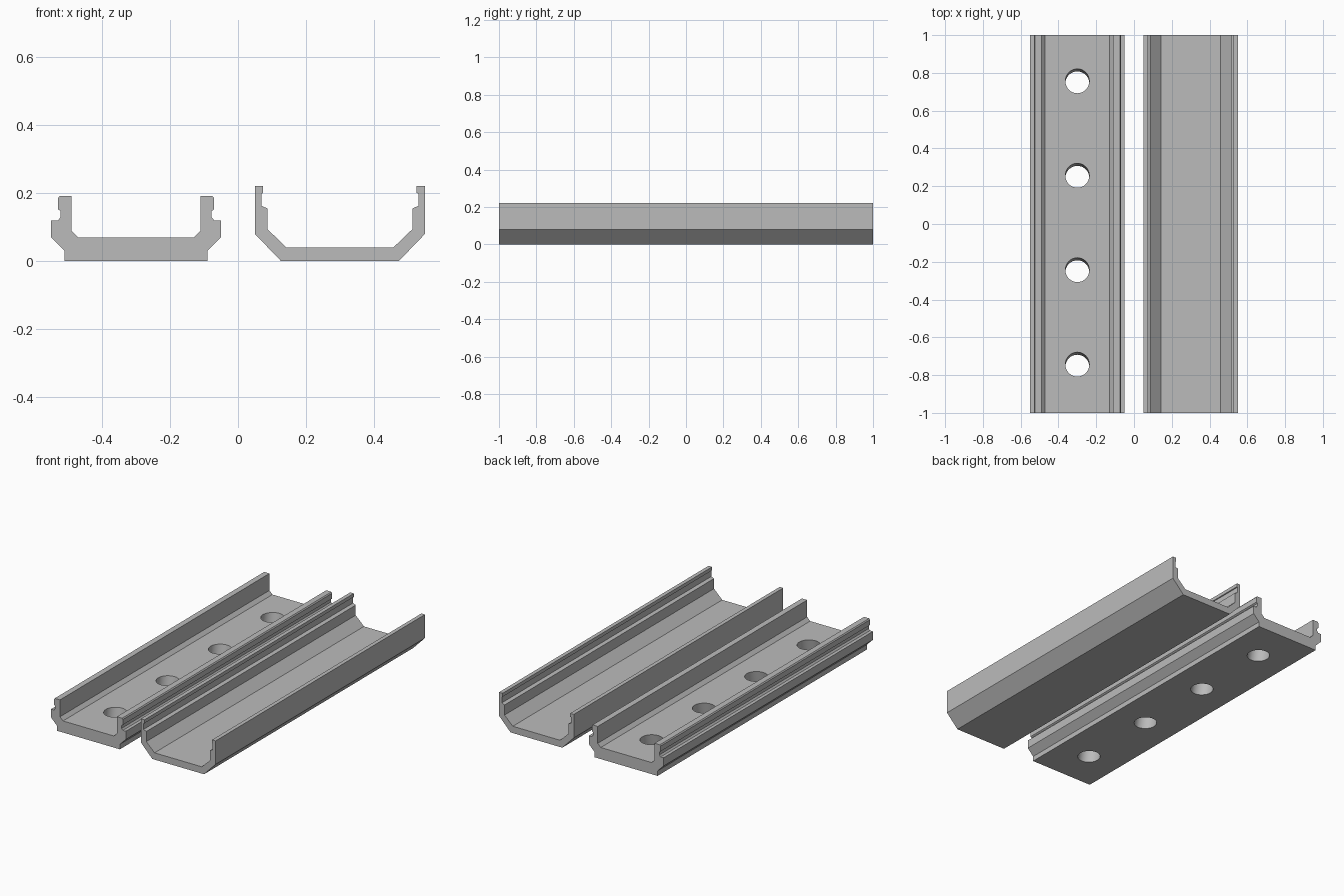
import bpy
import bmesh
import math
from mathutils import Matrix

if "Cube" in bpy.data.objects:
    bpy.data.objects.remove(bpy.data.objects["Cube"])

grey = bpy.data.materials.new("grey")
grey.diffuse_color = (0.5, 0.5, 0.5, 1)
grey.use_nodes = True
grey.node_tree.nodes["Principled BSDF"].inputs["Base Color"].default_value = grey.diffuse_color


def extrude_channel(name, center_x, half):
    """Mirror a half profile (x offset, z) and extrude it along y."""
    profile = half + [(-x, z) for x, z in reversed(half)]
    bm = bmesh.new()
    verts = [bm.verts.new((center_x + x, -1, z)) for x, z in profile]
    face = bm.faces.new(verts)
    ext = bmesh.ops.extrude_face_region(bm, geom=[face])
    moved = [g for g in ext["geom"] if isinstance(g, bmesh.types.BMVert)]
    bmesh.ops.translate(bm, verts=moved, vec=(0, 2, 0))
    bmesh.ops.recalc_face_normals(bm, faces=bm.faces)
    mesh = bpy.data.meshes.new(name)
    bm.to_mesh(mesh)
    bm.free()
    mesh.materials.append(grey)
    obj = bpy.data.objects.new(name, mesh)
    bpy.context.collection.objects.link(obj)
    return obj


# Base rail: thick floor, flared shoulders and notched clip walls
base_rail = extrude_channel("base_rail", -0.30, [
    (0.21, 0.0), (0.21, 0.03), (0.25, 0.07), (0.25, 0.12),
    (0.23, 0.12), (0.222, 0.13), (0.222, 0.147), (0.23, 0.153),
    (0.23, 0.185), (0.225, 0.192), (0.19, 0.192), (0.19, 0.09),
    (0.17, 0.07)])

# Cover rail: thin floor, sloped sides and hooked walls
extrude_channel("cover_rail", 0.30, [
    (0.173, 0.0), (0.25, 0.08), (0.25, 0.222), (0.226, 0.222),
    (0.226, 0.201), (0.231, 0.199), (0.231, 0.163), (0.213, 0.155),
    (0.213, 0.094), (0.158, 0.041)])

# Row of slightly slanted screw holes through the base floor
bm = bmesh.new()
for y in (-0.75, -0.25, 0.25, 0.75):
    bmesh.ops.create_cone(
        bm, cap_ends=True, segments=32, radius1=0.0635, radius2=0.0635,
        depth=0.2, matrix=Matrix.Translation((-0.30, y, 0.035))
        @ Matrix.Rotation(math.radians(-11), 4, 'X'))
mesh = bpy.data.meshes.new("hole_cutter")
bm.to_mesh(mesh)
bm.free()
mesh.materials.append(grey)
cutter = bpy.data.objects.new("hole_cutter", mesh)
bpy.context.collection.objects.link(cutter)
cutter.hide_render = True

cut = base_rail.modifiers.new("screw_holes", 'BOOLEAN')
cut.operation = 'DIFFERENCE'
cut.solver = 'EXACT'
cut.object = cutter
bpy.context.view_layer.objects.active = base_rail
base_rail.select_set(True)
bpy.ops.object.modifier_apply(modifier=cut.name)
bpy.data.objects.remove(cutter)
bpy.ops.object.shade_smooth_by_angle(angle=math.radians(20))
